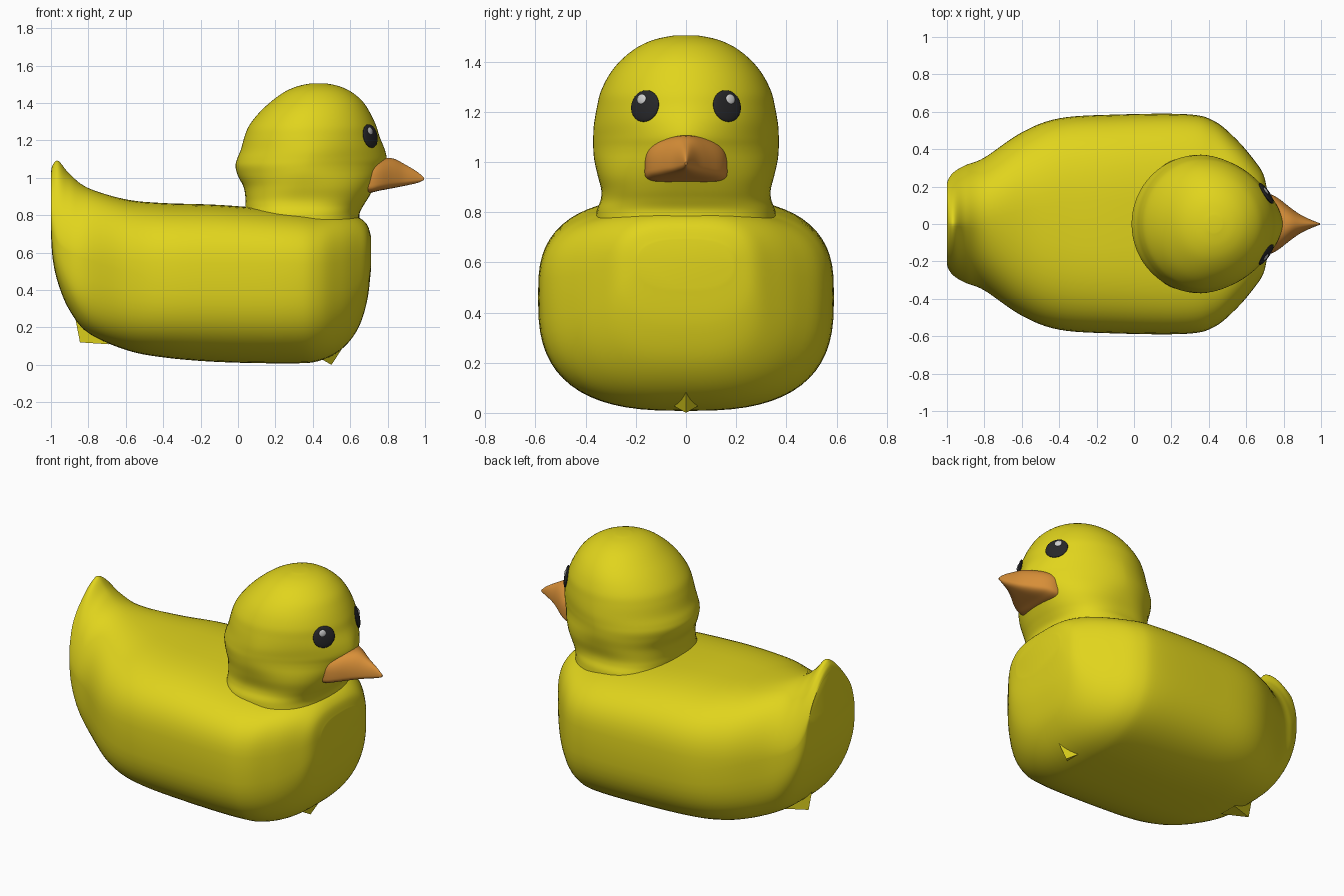
import bpy, bmesh, math
from mathutils import Vector

if "Cube" in bpy.data.objects:
    bpy.data.objects.remove(bpy.data.objects["Cube"])


def material(name, rgb):
    m = bpy.data.materials.new(name)
    m.diffuse_color = (*rgb, 1)
    m.use_nodes = True
    m.node_tree.nodes["Principled BSDF"].inputs["Base Color"].default_value = m.diffuse_color
    return m


yellow = material("yellow", (0.75, 0.66, 0.012))
orange = material("orange", (0.70, 0.28, 0.04))
dark = material("dark", (0.02, 0.02, 0.022))
pale = material("pale", (0.6, 0.6, 0.6))


def resample(rows, steps):
    """Catmull-Rom interpolation of the station rows."""
    out = []
    for i in range(len(rows) - 1):
        a, b, c, d = (rows[max(0, min(len(rows) - 1, i + k))] for k in (-1, 0, 1, 2))
        for s in range(steps):
            t = s / steps
            out.append([0.5 * (2 * q + (r - p) * t + (2 * p - 5 * q + 4 * r - u) * t * t
                               + (3 * q - p - 3 * r + u) * t ** 3)
                        for p, q, r, u in zip(a, b, c, d)])
    return out + [list(rows[-1])]


def loft(name, rings, mat, angle=50):
    bm = bmesh.new()
    vs = [[bm.verts.new(p) for p in ring] for ring in rings]
    n = len(vs[0])
    for a, b in zip(vs, vs[1:]):
        for i in range(n):
            j = (i + 1) % n
            bm.faces.new((a[i], a[j], b[j], b[i]))
    bm.faces.new(vs[0])
    bm.faces.new(vs[-1])
    bmesh.ops.recalc_face_normals(bm, faces=bm.faces)
    return finish(name, bm, mat, angle)


def finish(name, bm, mat, angle=50):
    me = bpy.data.meshes.new(name)
    bm.to_mesh(me)
    bm.free()
    me.materials.append(mat)
    ob = bpy.data.objects.new(name, me)
    bpy.context.collection.objects.link(ob)
    bpy.ops.object.select_all(action='DESELECT')
    ob.select_set(True)
    bpy.context.view_layer.objects.active = ob
    bpy.ops.object.shade_smooth_by_angle(angle=math.radians(angle))
    return ob


def spow(v, p):
    return math.copysign(abs(v) ** (2 / p), v)


N = 64
ANGLES = [2 * math.pi * i / N for i in range(N)]


def x_section(x, zb, zt, zc, w, up, low):
    """Cross-section across x with separate upper and lower roundness."""
    pts = []
    for a in ANGLES:
        c, s = math.cos(a), math.sin(a)
        p, h = (up, zt - zc) if s >= 0 else (low, zc - zb)
        pts.append((x, w * spow(c, p), zc + h * spow(s, p)))
    return pts


# Body with raised tail: x, bottom, top, widest height, half width, roundness up/down
body_rows = [
    (-1.00, 0.70, 1.03, 0.80, 0.215, 1.6, 3.6),
    (-0.99, 0.56, 1.07, 0.72, 0.245, 1.5, 3.6),
    (-0.96, 0.43, 1.09, 0.65, 0.28, 1.45, 3.6),
    (-0.90, 0.29, 1.02, 0.60, 0.315, 1.6, 3.5),
    (-0.80, 0.17, 0.945, 0.56, 0.355, 1.9, 3.4),
    (-0.60, 0.08, 0.885, 0.50, 0.49, 2.4, 3.1),
    (-0.40, 0.04, 0.865, 0.47, 0.565, 2.8, 2.9),
    (-0.10, 0.015, 0.855, 0.46, 0.585, 3.0, 2.75),
    (0.28, 0.008, 0.825, 0.46, 0.587, 3.1, 2.75),
    (0.43, 0.02, 0.81, 0.46, 0.55, 3.1, 2.75),
    (0.55, 0.08, 0.81, 0.47, 0.45, 3.1, 2.75),
    (0.64, 0.19, 0.79, 0.50, 0.345, 3.1, 2.75),
    (0.69, 0.34, 0.75, 0.55, 0.27, 3.0, 2.7),
    (0.71, 0.50, 0.69, 0.60, 0.19, 2.6, 2.6),
]
loft("body", [x_section(*r) for r in resample(body_rows, 6)], yellow)

# Head and neck: height, back x, front x, half width
head_rows = [
    (0.77, 0.04, 0.65, 0.36),
    (0.81, 0.04, 0.65, 0.355),
    (0.85, 0.04, 0.67, 0.340),
    (0.89, 0.04, 0.695, 0.338),
    (0.95, 0.03, 0.73, 0.353),
    (1.01, 0.00, 0.765, 0.366),
    (1.06, -0.013, 0.785, 0.37),
    (1.10, -0.005, 0.795, 0.37),
    (1.15, 0.015, 0.785, 0.367),
    (1.22, 0.035, 0.757, 0.355),
    (1.28, 0.06, 0.738, 0.34),
    (1.35, 0.115, 0.705, 0.305),
    (1.41, 0.18, 0.665, 0.255),
    (1.46, 0.25, 0.605, 0.19),
    (1.49, 0.32, 0.54, 0.12),
    (1.505, 0.39, 0.47, 0.045),
]


def head_section(z, x0, x1, w):
    """Squarer at the neck, pointed towards the beak, round on top."""
    xc = x0 + (x1 - x0) * 0.46
    t = max(0, min(1, (1.04 - z) / 0.18))
    square = t * t * (3 - 2 * t)
    front = 2 + 0.5 * square - 0.35 * math.exp(-((z - 1.10) / 0.11) ** 2)
    pts = []
    for a in ANGLES:
        c, s = math.cos(a), math.sin(a)
        p, h = (front, x1 - xc) if c >= 0 else (2 + 0.5 * square, xc - x0)
        pts.append((xc + h * spow(c, p), w * spow(s, p), z))
    return pts


head = loft("head", [head_section(*r) for r in resample(head_rows, 5)], yellow)

# Beak: tapers in concave curves from inside the head to the tip
beak_rows = [
    (0.60, 0.92, 1.10, 0.985, 0.165, 3.0, 5.0),
    (0.70, 0.92, 1.10, 0.985, 0.165, 2.8, 5.0),
    (0.76, 0.932, 1.105, 0.985, 0.145, 2.5, 4.0),
    (0.83, 0.945, 1.103, 0.985, 0.092, 2.1, 3.0),
    (0.89, 0.957, 1.073, 0.985, 0.05, 2.0, 2.5),
    (0.957, 0.972, 1.033, 0.99, 0.018, 2.0, 2.0),
    (0.995, 0.988, 1.00, 0.993, 0.004, 2.0, 2.0),
]
loft("beak", [x_section(*r) for r in resample(beak_rows, 4)], orange, 40)

# Small pointed nubs under the breast and the tail
for name, pts in {
    "breast_nub": ((0.50, 0, 0), (0.61, 0, 0.17), (0.43, 0.07, 0.04), (0.43, -0.07, 0.04)),
    "tail_nub": ((-0.845, 0, 0.12), (-0.87, 0, 0.25), (-0.69, 0.06, 0.11), (-0.69, -0.06, 0.11)),
}.items():
    bm = bmesh.new()
    v = [bm.verts.new(p) for p in pts]
    bmesh.ops.convex_hull(bm, input=v)
    finish(name, bm, yellow, 30)

# Eyes and highlights sit flat on the head surface
bpy.context.view_layer.update()


def disc(name, y, z, size, lift, mat):
    hit, loc, normal, _ = head.ray_cast(Vector((2, y, z)), Vector((-1, 0, 0)))
    bm = bmesh.new()
    bmesh.ops.create_uvsphere(bm, u_segments=28, v_segments=14, radius=1)
    ob = finish(name, bm, mat)
    ob.scale = size
    ob.rotation_euler = normal.to_track_quat('X', 'Z').to_euler()
    ob.location = loc + normal * lift


for side, tag in ((1, "left"), (-1, "right")):
    disc(tag + "_eye", side * 0.163, 1.223, (0.014, 0.066, 0.064), 0.001, dark)
    disc(tag + "_eye_highlight", side * 0.17, 1.248, (0.007, 0.021, 0.02), 0.012, pale)
